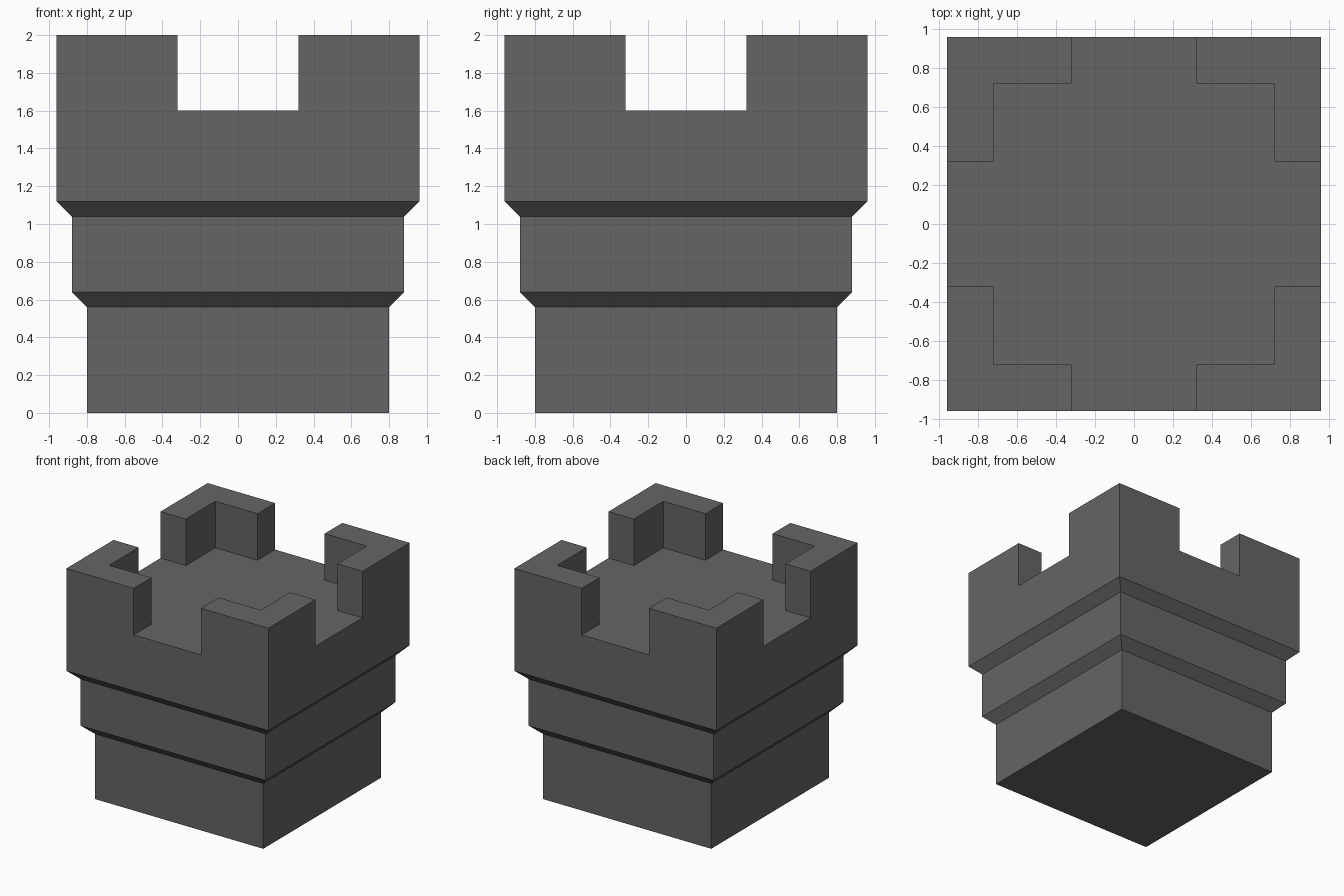
import bpy, bmesh

if "Cube" in bpy.data.objects:
    bpy.data.objects.remove(bpy.data.objects["Cube"])

stone = bpy.data.materials.new("dark grey stone")
stone.diffuse_color = (0.13, 0.13, 0.13, 1)
stone.use_nodes = True
stone.node_tree.nodes["Principled BSDF"].inputs["Base Color"].default_value = stone.diffuse_color


def loft(name, rings):
    """Solid through a stack of rings, each given as (outline, z)."""
    bm = bmesh.new()
    loops = [[bm.verts.new((x, y, z)) for x, y in pts] for pts, z in rings]
    n = len(loops[0])
    for a, b in zip(loops, loops[1:]):
        for i in range(n):
            j = (i + 1) % n
            bm.faces.new((a[i], a[j], b[j], b[i]))
    bm.faces.new(loops[0][::-1])
    bm.faces.new(loops[-1])
    bmesh.ops.recalc_face_normals(bm, faces=bm.faces[:])
    mesh = bpy.data.meshes.new(name)
    bm.to_mesh(mesh)
    bm.free()
    mesh.materials.append(stone)
    obj = bpy.data.objects.new(name, mesh)
    bpy.context.collection.objects.link(obj)
    return obj


def four_fold(points):
    """Repeat one quadrant's points around the centre."""
    out = []
    for _ in range(4):
        out += points
        points = [(-y, x) for x, y in points]
    return out


# Square tower, stepping out twice on sloped ledges
profile = [(0.80, 0), (0.80, 0.56), (0.88, 0.64),
           (0.88, 1.04), (0.96, 1.12), (0.96, 2.0)]
tower = loft("tower", [(four_fold([(r, r)]), z) for r, z in profile])

# Cutter for the roof deck and the four gaps, leaving L-shaped corner merlons
outline = four_fold([(1.2, 0.32), (0.72, 0.32), (0.72, 0.72),
                     (0.32, 0.72), (0.32, 1.2)])
cutter = loft("battlement_cutter", [(outline, 1.6), (outline, 2.4)])
cutter.hide_render = True

cut = tower.modifiers.new("battlements", 'BOOLEAN')
cut.operation = 'DIFFERENCE'
cut.solver = 'EXACT'
cut.object = cutter
bpy.context.view_layer.objects.active = tower
tower.select_set(True)
bpy.ops.object.modifier_apply(modifier=cut.name)
bpy.data.objects.remove(cutter)
